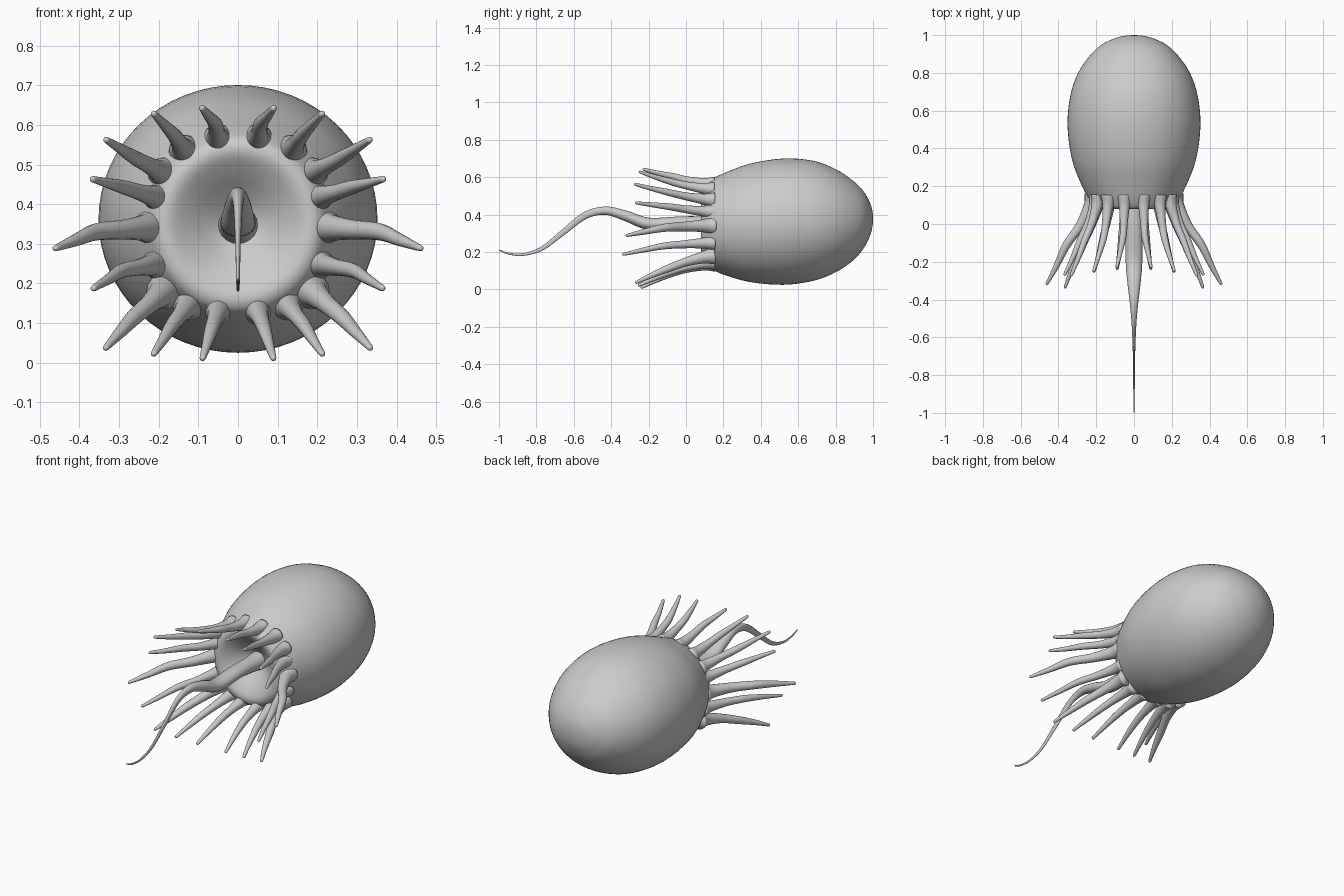
import bpy, bmesh, math
from mathutils import Vector


def smooth_rows(rows, steps):
    """Catmull-Rom interpolation through rows of numbers."""
    rows = [Vector(r) for r in rows]
    ext = [2 * rows[0] - rows[1]] + rows + [2 * rows[-1] - rows[-2]]
    out = []
    for i in range(len(rows) - 1):
        a, b, c, d = ext[i:i + 4]
        for s in range(steps):
            t = s / steps
            out.append(0.5 * (2 * b + (c - a) * t + (2 * a - 5 * b + 4 * c - d) * t * t
                              + (3 * b - a - 3 * c + d) * t ** 3))
    return out + [rows[-1]]


def loft(name, rings, sides):
    """Skin rings given as (centre, side vector, up vector), closed at both ends."""
    bm = bmesh.new()
    loops = []
    for c, u, v in rings:
        loops.append([bm.verts.new(c + u * math.cos(2 * math.pi * k / sides)
                                   + v * math.sin(2 * math.pi * k / sides)) for k in range(sides)])
    for p, q in zip(loops, loops[1:]):
        for k in range(sides):
            n = (k + 1) % sides
            bm.faces.new((p[k], p[n], q[n], q[k]))
    bm.faces.new(loops[0])
    bm.faces.new(loops[-1])
    bmesh.ops.recalc_face_normals(bm, faces=bm.faces)
    for f in bm.faces:
        f.smooth = True
    mesh = bpy.data.meshes.new(name)
    bm.to_mesh(mesh)
    bm.free()
    ob = bpy.data.objects.new(name, mesh)
    bpy.context.collection.objects.link(ob)
    return ob


def tube(name, rows, sides=16, steps=6):
    """Tapered tube through rows of (x, y, z, half width, half height), rounded tip."""
    pts = smooth_rows([r[:3] for r in rows], steps)
    rad = smooth_rows([(r[3], r[4], 0) for r in rows], steps)
    rings = []
    for i, p in enumerate(pts):
        t = (pts[min(i + 1, len(pts) - 1)] - pts[max(i - 1, 0)]).normalized()
        u = t.cross(Vector((0, 0, 1))).normalized()
        v = u.cross(t)
        rings.append((p, u * rad[i].x, v * rad[i].y))
    c, u, v = rings[-1]
    for a in (30, 60, 85):
        s, k = math.sin(math.radians(a)), math.cos(math.radians(a))
        rings.append((c + t * rows[-1][3] * s, u * k, v * k))
    return loft(name, rings, sides)


# Egg-shaped body with a dished front: (y, half width, bottom z, top z)
body_rows = [
    (0.190, 0.004, 0.356, 0.364), (0.180, 0.035, 0.325, 0.395),
    (0.150, 0.075, 0.280, 0.435), (0.110, 0.125, 0.230, 0.482),
    (0.082, 0.170, 0.178, 0.527), (0.085, 0.203, 0.142, 0.560),
    (0.115, 0.228, 0.118, 0.582), (0.200, 0.275, 0.080, 0.620),
    (0.340, 0.328, 0.040, 0.672), (0.520, 0.352, 0.025, 0.700),
    (0.680, 0.337, 0.046, 0.688), (0.800, 0.296, 0.092, 0.643),
    (0.890, 0.235, 0.152, 0.584), (0.950, 0.171, 0.220, 0.524),
    (0.985, 0.096, 0.290, 0.461), (0.997, 0.045, 0.337, 0.417),
    (1.000, 0.003, 0.375, 0.381)]
rings = [(Vector((0, y, (lo + hi) / 2)), Vector((w, 0, 0)), Vector((0, 0, (hi - lo) / 2)))
         for y, w, lo, hi in smooth_rows(body_rows, 4)]
loft("body", rings, 64)

# Long wavy tail growing from the dish
tube("tail", [
    (0, 0.22, 0.345, 0.055, 0.055), (0, 0.12, 0.350, 0.046, 0.042),
    (0, -0.02, 0.357, 0.044, 0.034), (0, -0.20, 0.352, 0.044, 0.032),
    (0, -0.32, 0.393, 0.034, 0.028), (0, -0.43, 0.421, 0.021, 0.022),
    (0, -0.54, 0.395, 0.012, 0.019), (0, -0.66, 0.303, 0.007, 0.015),
    (0, -0.77, 0.219, 0.005, 0.011), (0, -0.87, 0.187, 0.004, 0.007),
    (0, -0.95, 0.192, 0.003, 0.005), (0, -0.997, 0.210, 0.002, 0.003)], 20, 8)

# Ring of tentacles: base (x, z), middle (x, z), tip (x, y, z), thickness
tentacles = [
    ((0.050, 0.562), (0.058, 0.603), (0.090, -0.225, 0.642), 1.0),
    ((0.135, 0.535), (0.162, 0.575), (0.212, -0.245, 0.628), 1.0),
    ((0.188, 0.478), (0.262, 0.518), (0.332, -0.270, 0.562), 1.0),
    ((0.200, 0.415), (0.285, 0.442), (0.366, -0.265, 0.463), 1.0),
    ((0.215, 0.342), (0.358, 0.330), (0.460, -0.315, 0.289), 1.2),
    ((0.203, 0.250), (0.292, 0.232), (0.364, -0.333, 0.188), 1.0),
    ((0.186, 0.180), (0.262, 0.115), (0.333, -0.265, 0.038), 1.15),
    ((0.125, 0.146), (0.166, 0.094), (0.212, -0.250, 0.023), 1.0),
    ((0.048, 0.136), (0.066, 0.086), (0.089, -0.235, 0.012), 1.0)]
for side, label in ((1, "right"), (-1, "left")):
    for n, ((bx, bz), (mx, mz), (tx, ty, tz), k) in enumerate(tentacles, 1):
        my = (0.09 + ty) / 2
        rows = [(bx, 0.15, bz, 0.040 * k, 0.040 * k),
                (bx + (mx - bx) * 0.12, 0.095, bz + (mz - bz) * 0.12, 0.029 * k, 0.029 * k),
                (bx + (mx - bx) * 0.5, (0.09 + my) / 2, bz + (mz - bz) * 0.5, 0.021 * k, 0.021 * k),
                (mx, my, mz, 0.018 * k, 0.018 * k),
                ((mx + tx) / 2, (my + ty) / 2 - 0.005, (mz + tz) / 2, 0.013 * k, 0.013 * k),
                (tx, ty, tz, 0.008, 0.008)]
        tube(f"tentacle_{label}_{n}", [(side * r[0], *r[1:]) for r in rows])
